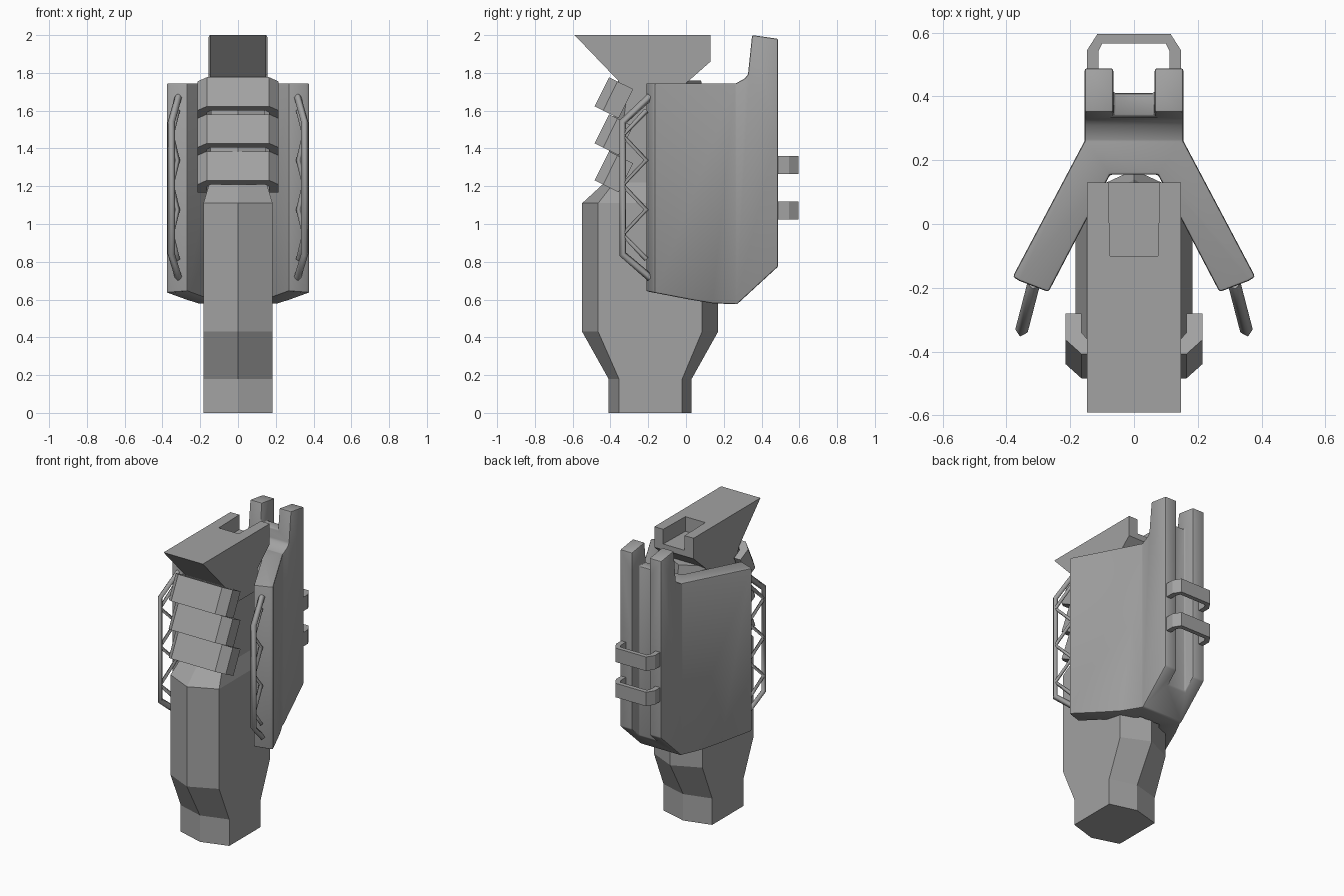
import bpy
import bmesh
import math
from mathutils import Matrix

if "Cube" in bpy.data.objects:
    bpy.data.objects.remove(bpy.data.objects["Cube"])

grey = bpy.data.materials.new("plain grey")
grey.use_nodes = True
colour = (0.36, 0.36, 0.36, 1)
grey.diffuse_color = colour
grey.node_tree.nodes["Principled BSDF"].inputs["Base Color"].default_value = colour


def add_object(name, data):
    ob = bpy.data.objects.new(name, data)
    bpy.context.collection.objects.link(ob)
    data.materials.append(grey)
    return ob


def activate(ob):
    bpy.ops.object.select_all(action='DESELECT')
    ob.select_set(True)
    bpy.context.view_layer.objects.active = ob


def loft(name, rings):
    """Join rings of equal length with quads and cap both ends."""
    bm = bmesh.new()
    rows = [[bm.verts.new(p) for p in ring] for ring in rings]
    n = len(rows[0])
    for a, b in zip(rows, rows[1:]):
        for i in range(n):
            j = (i + 1) % n
            bm.faces.new((a[i], a[j], b[j], b[i]))
    bm.faces.new(rows[0][::-1])
    bm.faces.new(rows[-1])
    bmesh.ops.recalc_face_normals(bm, faces=bm.faces)
    mesh = bpy.data.meshes.new(name)
    bm.to_mesh(mesh)
    bm.free()
    return add_object(name, mesh)


def plan_prism(name, pts, z0, z1):
    return loft(name, [[(x, y, z) for x, y in pts] for z in (z0, z1)])


def side_prism(name, pts, half):
    return loft(name, [[(x, y, z) for y, z in pts] for x in (-half, half)])


def mirrored(pts):
    """Complete a right-half outline by reflecting it across x = 0."""
    return pts + [(-x, y) for x, y in reversed(pts)]


def cut(ob, cutter, operation):
    mod = ob.modifiers.new("cut", 'BOOLEAN')
    mod.object, mod.operation, mod.solver = cutter, operation, 'EXACT'
    activate(ob)
    bpy.ops.object.modifier_apply(modifier=mod.name)
    bpy.data.objects.remove(cutter)


def rod(name, pts, radius):
    """Square rod along a path of (y, z) points lying in the splayed rail plane."""
    curve = bpy.data.curves.new(name, 'CURVE')
    curve.dimensions = '3D'
    curve.bevel_depth, curve.bevel_resolution = radius, 0
    curve.use_fill_caps = True
    spline = curve.splines.new('POLY')
    spline.points.add(len(pts) - 1)
    for point, (y, z) in zip(spline.points, pts):
        point.co = (side * (0.315 - 0.26 * (y + 0.19)), y, z, 1)
    ob = add_object(name, curve)
    activate(ob)
    bpy.ops.object.convert(target='MESH')


# Six-sided central body: height, half width, front tip, front corner, rear corner, rear tip
sections = [
    (0, 0.183, -0.41, -0.355, -0.02, 0.03),
    (0.18, 0.183, -0.41, -0.355, -0.02, 0.03),
    (0.43, 0.183, -0.55, -0.465, 0.085, 0.17),
    (1.11, 0.183, -0.55, -0.465, 0.085, 0.17),
    (1.22, 0.15, -0.43, -0.38, 0.05, 0.14),
    (1.76, 0.14, -0.36, -0.30, 0.0, 0.08),
]
loft("central_body", [[(0, ft, z), (w, fc, z), (w, rc, z), (0, rt, z), (-w, rc, z), (-w, fc, z)]
                      for z, w, ft, fc, rc, rt in sections])

# Flared head with a slot open at the rear
head = side_prism("flared_head", [(-0.59, 2), (0.13, 2), (0.13, 1.86), (0, 1.745),
                                  (0, 1.6), (-0.3, 1.6), (-0.36, 1.76)], 0.148)
cut(head, plan_prism("slot_cutter", mirrored([(0.075, -0.1), (0.085, 0.3)]), 1.9, 2.2), 'DIFFERENCE')

# Three tilted U-shaped bands at the front
band_plan = mirrored([(0.165, 0.142), (0.215, 0.142), (0.215, 0.05), (0.165, 0)])
inner = [(-0.165, 0.075), (-0.145, 0.05), (0.145, 0.05), (0.165, 0.075)]
for i in range(3):
    band = plan_prism(f"front_band_{i + 1}", band_plan + inner, -0.172, 0)
    band.data.transform(Matrix.Translation((0, -0.407, 1.777 - 0.196 * i))
                        @ Matrix.Rotation(math.radians(-26.4), 4, 'X'))

# Splayed shell: plan outline trimmed by a side profile
shell = plan_prism("splayed_shell", mirrored([
    (0.065, 0.41), (0.065, 0.488), (0.155, 0.488), (0.155, 0.26),
    (0.38, -0.165), (0.36, -0.178), (0.268, -0.213), (0.075, 0.155)]), 0.5, 2.1)
profile = [(-0.3, 0.665), (-0.215, 0.645), (0.02, 0.6), (0.14, 0.58), (0.27, 0.575),
           (0.488, 0.775), (0.488, 1.98), (0.35, 2), (0.328, 1.79), (0.31, 1.77),
           (0.265, 1.745), (-0.3, 1.745)]
cut(shell, side_prism("profile_cutter", profile, 1), 'INTERSECT')
cut(shell, plan_prism("notch_cutter", mirrored([(0.065, 0.2), (0.065, 0.6)]), 1.86, 2.2), 'DIFFERENCE')
bevel = shell.modifiers.new("soft_edges", 'BEVEL')
bevel.width, bevel.segments = 0.018, 2
bevel.limit_method, bevel.angle_limit = 'ANGLE', math.radians(35)
activate(shell)
bpy.ops.object.modifier_apply(modifier=bevel.name)
bpy.ops.object.shade_smooth_by_angle(angle=math.radians(35))

# Rear clips
clip_plan = mirrored([(0.112, 0.46), (0.147, 0.46), (0.147, 0.545), (0.115, 0.595)])
clip_inner = [(-0.1, 0.565), (-0.112, 0.54)]
clip_plan = mirrored([(0.1, 0.565), (0.112, 0.54), (0.112, 0.46), (0.147, 0.46),
                      (0.147, 0.545), (0.115, 0.595)][::-1])
for label, z in (("upper", 1.265), ("lower", 1.025)):
    plan_prism(f"{label}_rear_clip", clip_plan, z, z + 0.095)

# Trussed guard rails on the front edges of the shell
zigzag = [(-0.21 if i % 2 == 0 else -0.335, 1.6 - 0.131 * i) for i in range(7)]
for side, label in ((1, "left"), (-1, "right")):
    rod(f"{label}_guard_rail", [(-0.19, 1.675), (-0.335, 1.54), (-0.335, 0.84), (-0.19, 0.715)], 0.02)
    rod(f"{label}_guard_truss", zigzag, 0.014)
